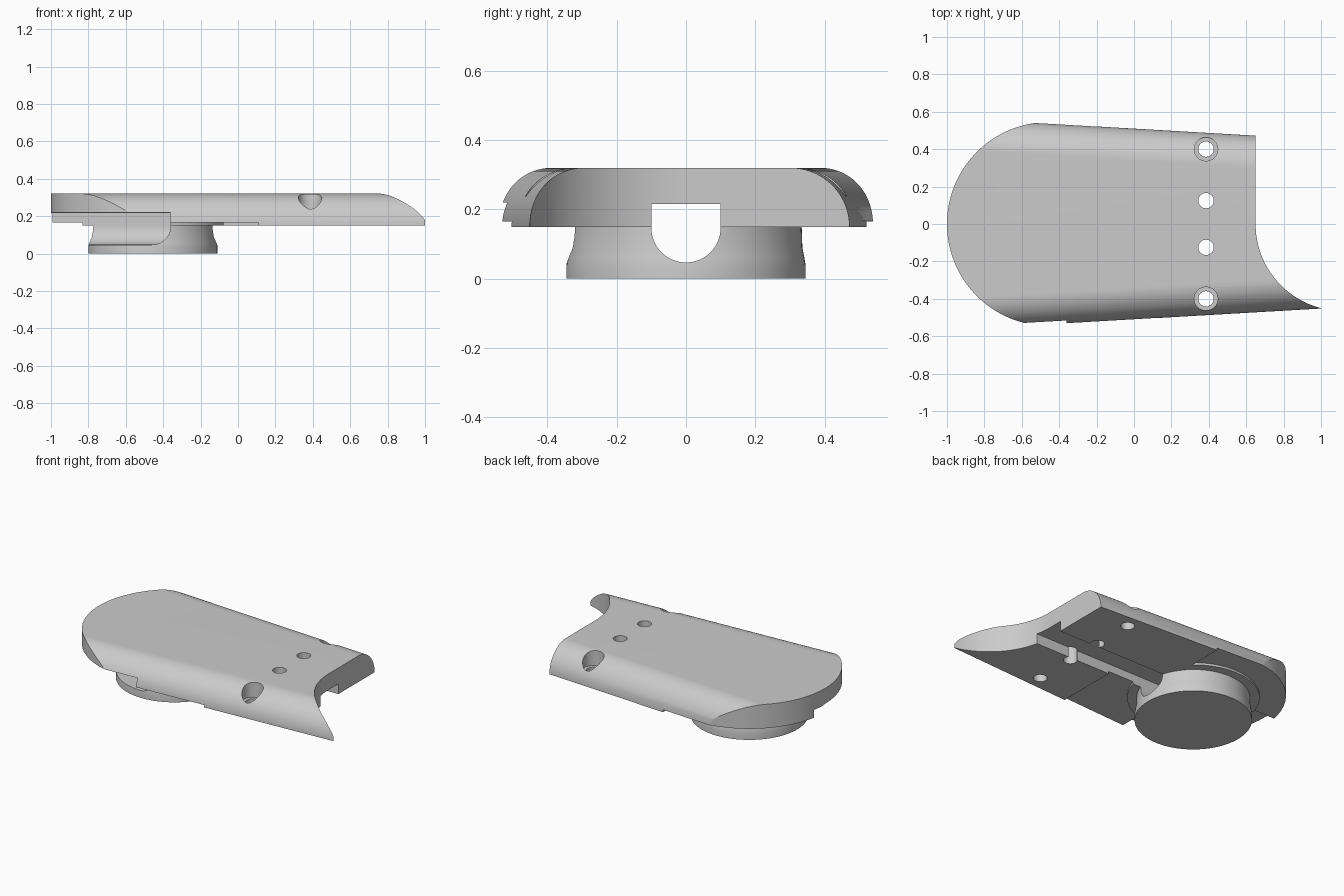
import bpy, bmesh
from math import sin, cos, pi, radians, asin

if "Cube" in bpy.data.objects:
    bpy.data.objects.remove(bpy.data.objects["Cube"])

grey = bpy.data.materials.new("plain grey")
grey.use_nodes = True
grey.diffuse_color = (0.6, 0.6, 0.6, 1)
grey.node_tree.nodes["Principled BSDF"].inputs["Base Color"].default_value = (0.6, 0.6, 0.6, 1)


def arc(cu, cv, r, a0, a1, n=24):
    """Points on a circular arc, angles in radians."""
    return [(cu + r * cos(a0 + (a1 - a0) * i / n), cv + r * sin(a0 + (a1 - a0) * i / n))
            for i in range(n + 1)]


def loft(name, ring_a, ring_b):
    """Closed solid between two rings with equal point counts."""
    bm = bmesh.new()
    a = [bm.verts.new(p) for p in ring_a]
    b = [bm.verts.new(p) for p in ring_b]
    bm.faces.new(a)
    bm.faces.new(b[::-1])
    for i in range(len(a)):
        j = (i + 1) % len(a)
        bm.faces.new((a[j], a[i], b[i], b[j]))
    bmesh.ops.recalc_face_normals(bm, faces=bm.faces)
    mesh = bpy.data.meshes.new(name)
    bm.to_mesh(mesh)
    bm.free()
    mesh.materials.append(grey)
    obj = bpy.data.objects.new(name, mesh)
    bpy.context.collection.objects.link(obj)
    return obj


def prism(name, pts, axis, lo, hi):
    """Extrude a 2D outline along the x, y or z axis."""
    place = {"x": lambda p, t: (t, *p),
             "y": lambda p, t: (p[0], t, p[1]),
             "z": lambda p, t: (*p, t)}[axis]
    return loft(name, [place(p, lo) for p in pts], [place(p, hi) for p in pts])


def box(name, x0, x1, y0, y1, z0, z1):
    return prism(name, [(x0, y0), (x1, y0), (x1, y1), (x0, y1)], "z", z0, z1)


def cylinder(name, x, y, r, z0, z1, n=48):
    return prism(name, arc(x, y, r, 0, 2 * pi, n)[:-1], "z", z0, z1)


def combine(target, tool, operation):
    mod = target.modifiers.new("combine", "BOOLEAN")
    mod.operation = operation
    mod.solver = "EXACT"
    mod.object = tool
    bpy.context.view_layer.objects.active = target
    bpy.ops.object.modifier_apply(modifier=mod.name)
    bpy.data.objects.remove(tool)


# Tapered cover with rounded long edges
BOTTOM, TOP, ROUND = 0.15, 0.32, 0.17


def section(x):
    half = 0.51 - 0.058 * x
    pts = arc(half - ROUND, BOTTOM, ROUND, 0, pi / 2)
    pts += arc(ROUND - half, BOTTOM, ROUND, pi / 2, pi)
    return [(x, y, z) for y, z in pts]


cover = loft("base_cover", section(-1.1), section(1.1))

# Plan outline: round end, straight sides, scooped far end with a pointed horn
R, CX = 0.545, -0.455
SCOOP = 0.464
outline = arc(CX, 0, R, pi / 2, 3 * pi / 2, 72)
outline += [(1.0, -R)]
outline += arc(0.65 + SCOOP, 0, SCOOP, pi + asin(0.45 / SCOOP), pi, 32)
outline += [(0.65, R)]
combine(cover, prism("plan_outline", outline, "z", 0.0, 0.5), "INTERSECT")

# Shallow underside step near the round end
combine(cover, box("step_front", -1.2, 0.11, -0.8, 0.0, 0.05, 0.165), "DIFFERENCE")
combine(cover, box("step_back", -1.2, -0.2, -0.01, 0.8, 0.05, 0.165), "DIFFERENCE")

# Round foot with a slight waist and a thin collar
foot_profile = [(0.345, 0), (0.345, 0.04), (0.342, 0.06), (0.336, 0.09), (0.334, 0.151),
                (0.39, 0.151), (0.39, 0.18)]
SEG = 96
bm = bmesh.new()
rings = [[bm.verts.new((*p, z)) for p in arc(CX, 0, r, 0, 2 * pi, SEG)[:-1]]
         for r, z in foot_profile]
for low, high in zip(rings, rings[1:]):
    for i in range(SEG):
        j = (i + 1) % SEG
        bm.faces.new((low[i], low[j], high[j], high[i]))
bm.faces.new(rings[0][::-1])
bm.faces.new(rings[-1])
bmesh.ops.recalc_face_normals(bm, faces=bm.faces)
foot_mesh = bpy.data.meshes.new("round_foot")
bm.to_mesh(foot_mesh)
bm.free()
foot_mesh.materials.append(grey)
foot = bpy.data.objects.new("round_foot", foot_mesh)
bpy.context.collection.objects.link(foot)
combine(cover, foot, "UNION")

# Long round-bottomed channel
channel = [(0.1, 0.216), (-0.1, 0.216)] + arc(0, 0.147, 0.1, pi, 2 * pi, 32)
combine(cover, prism("channel", channel, "x", -1.3, 1.3), "DIFFERENCE")

# Side pocket opening from the channel to the front
pocket = [(-1.3, 0.22), (-1.3, 0.047)] + arc(-0.46, 0.147, 0.1, -pi / 2, 0, 16) + [(-0.36, 0.22)]
combine(cover, prism("pocket", pocket, "y", -1.0, 0.02), "DIFFERENCE")

# Screw holes, the outer pair counterbored
for y in (-0.4, -0.125, 0.125, 0.4):
    combine(cover, cylinder("screw_hole", 0.385, y, 0.041, 0.0, 0.5), "DIFFERENCE")
    if abs(y) > 0.2:
        combine(cover, cylinder("counterbore", 0.385, y, 0.063, 0.22, 0.5), "DIFFERENCE")

bpy.ops.object.select_all(action="DESELECT")
cover.select_set(True)
bpy.context.view_layer.objects.active = cover
bpy.ops.object.shade_smooth_by_angle(angle=radians(25))
